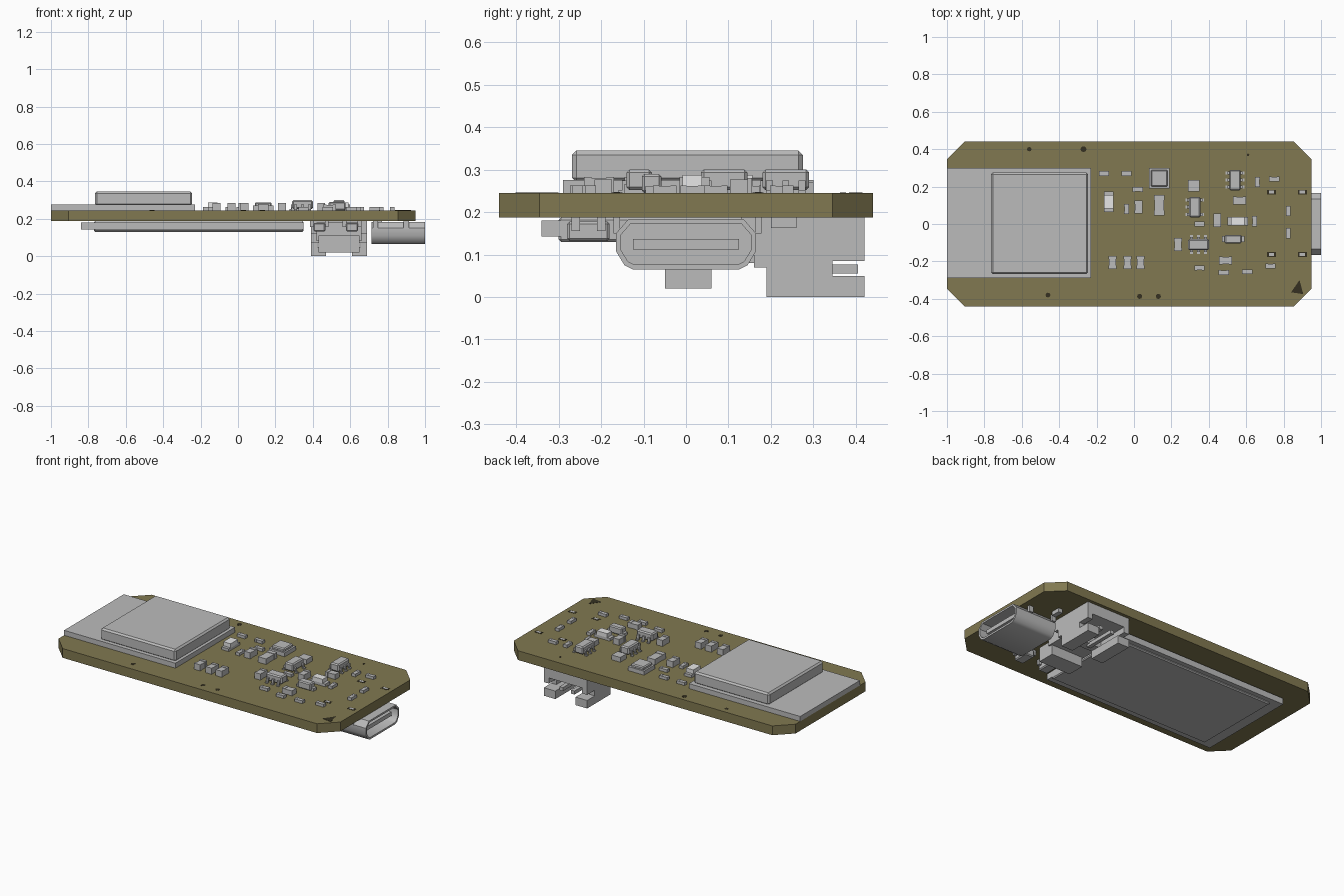
import bpy, bmesh, math
from mathutils import Vector

old = bpy.data.objects.get("Cube")
if old:
    bpy.data.objects.remove(old)


def material(name, rgb):
    m = bpy.data.materials.new(name)
    m.use_nodes = True
    m.diffuse_color = (*rgb, 1)
    m.node_tree.nodes["Principled BSDF"].inputs["Base Color"].default_value = (*rgb, 1)
    return m


OLIVE = material("olive board", (0.22, 0.19, 0.082))
GREY = material("component grey", (0.5, 0.5, 0.5))
LIGHT = material("light lens", (0.8, 0.8, 0.8))
DARK = material("dark hole", (0.035, 0.03, 0.015))


def finish(name, bm, mat, smooth=False):
    bmesh.ops.recalc_face_normals(bm, faces=bm.faces)
    mesh = bpy.data.meshes.new(name)
    bm.to_mesh(mesh)
    bm.free()
    mesh.materials.append(mat)
    ob = bpy.data.objects.new(name, mesh)
    bpy.context.collection.objects.link(ob)
    if smooth:
        bpy.ops.object.select_all(action='DESELECT')
        ob.select_set(True)
        bpy.context.view_layer.objects.active = ob
        bpy.ops.object.shade_smooth_by_angle(angle=math.radians(35))
    return ob


def add_box(bm, x0, x1, y0, y1, z0, z1):
    geo = bmesh.ops.create_cube(bm, size=1)
    for v in geo["verts"]:
        v.co = Vector(((x0 + x1) / 2 + v.co.x * (x1 - x0),
                       (y0 + y1) / 2 + v.co.y * (y1 - y0),
                       (z0 + z1) / 2 + v.co.z * (z1 - z0)))


def boxes(name, mat, *extents, bevel=0):
    bm = bmesh.new()
    for e in extents:
        add_box(bm, *e)
    if bevel:
        bmesh.ops.bevel(bm, geom=bm.edges[:], offset=bevel, segments=1, affect='EDGES')
    return finish(name, bm, mat)


def prism(name, mat, pts, z0, z1):
    bm = bmesh.new()
    face = bm.faces.new([bm.verts.new((x, y, z0)) for x, y in pts])
    top = bmesh.ops.extrude_face_region(bm, geom=[face])["geom"]
    for v in top:
        if isinstance(v, bmesh.types.BMVert):
            v.co.z = z1
    return finish(name, bm, mat)


# Circuit board with clipped corners
L, R, W, C = -1.0, 0.95, 0.44, 0.095
BOT, TOP = 0.187, 0.245
prism("board", OLIVE, [(L + C, -W), (R - C, -W), (R, C - W), (R, W - C),
                       (R - C, W), (L + C, W), (L, W - C), (L, C - W)], BOT, TOP)

# Radio module with metal shield
boxes("module_base", GREY, (L, -0.23, -0.29, 0.3, TOP, 0.276))
boxes("module_shield", GREY, (-0.765, -0.245, -0.268, 0.275, 0.27, 0.345), bevel=0.01)


# Small passives: a body between two slightly larger terminals
def passive(name, x, y, sx, sy, h, body=GREY):
    hx, hy = sx / 2, sy / 2
    e = 0.25
    if sx > sy:
        ends = [(x + s * hx * (1 - e) - hx * e, x + s * hx * (1 - e) + hx * e,
                 y - hy, y + hy, TOP, TOP + h) for s in (-1, 1)]
        mid = (x - hx * 0.6, x + hx * 0.6, y - hy * 0.93, y + hy * 0.93, TOP, TOP + h * 0.93)
    else:
        ends = [(x - hx, x + hx, y + s * hy * (1 - e) - hy * e,
                 y + s * hy * (1 - e) + hy * e, TOP, TOP + h) for s in (-1, 1)]
        mid = (x - hx * 0.93, x + hx * 0.93, y - hy * 0.6, y + hy * 0.6, TOP, TOP + h * 0.93)
    boxes(name + "_terminals", GREY, *ends)
    boxes(name + "_body", body, mid)


TINY_X = [(-.16, .27), (-.04, .27), (.02, .185), (.75, .24), (.35, 0), (.48, -.26),
          (.605, -.255), (.73, -.225), (.35, -.235)]
TINY_Y = [(-.04, .08), (.66, .225), (.645, .015), (.825, .07), (.825, -.05)]
MEDIUM_Y = [(.025, .09), (.445, .02), (.235, -.11), (-.115, -.205), (-.035, -.205), (.035, -.205)]
MEDIUM_X = [(.565, .125), (.49, -.195)]
for spots, sx, sy, h in ((TINY_X, .055, .026, .018), (TINY_Y, .026, .055, .018),
                         (MEDIUM_Y, .042, .07, .038), (MEDIUM_X, .07, .042, .032)):
    for px, py in spots:
        passive("passive", px, py, sx, sy, h)
passive("resistor_pack", .135, .1, .055, .11, .035)
boxes("square_part", GREY, (.29, .35, .175, .235, TOP, .275))
boxes("diode", GREY, (.485, .575, -.104, -.058, TOP, .29), bevel=0.006)
boxes("diode_leads", GREY, (.47, .59, -.095, -.065, TOP, .262))

# Indicator lamps
for name, x, y, sx, sy in (("charge_lamp", -.135, .12, .05, .11), ("status_lamp", .555, .015, .11, .046)):
    boxes(name + "_base", GREY, (x - sx / 2, x + sx / 2, y - sy / 2, y + sy / 2, TOP, .262))
    kx, ky = (.5, .33) if sy > sx else (.33, .5)
    boxes(name + "_lens", LIGHT, (x - sx * kx, x + sx * kx, y - sy * ky, y + sy * ky, .26, .287))

# Sensor with lid
boxes("sensor_base", GREY, (.08, .19, .19, .3, TOP, .27))
boxes("sensor_lid", GREY, (.09, .18, .2, .29, .265, .288), bevel=0.006)


# Leaded chips: body plus rows of bent legs
def leaded_chip(x, y, along_y, legs):
    hx, hy = (.03, .055) if along_y else (.055, .03)
    boxes("chip_body", GREY, (x - hx, x + hx, y - hy, y + hy, .252, .3), bevel=0.007)
    parts = []
    for s, count in zip((-1, 1), legs):
        for i in range(count):
            t = (i - (count - 1) / 2) * (.076 / (count - 1))
            for near, far, z0, z1 in ((.025, .038, .265, .275), (.035, .041, TOP, .275),
                                      (.038, .05, TOP, .251)):
                a, b = sorted((s * near, s * far))
                if along_y:
                    parts.append((x + a, x + b, y + t - .008, y + t + .008, z0, z1))
                else:
                    parts.append((x + t - .008, x + t + .008, y + a, y + b, z0, z1))
    boxes("chip_legs", GREY, *parts)


leaded_chip(.325, .09, True, (3, 2))
leaded_chip(.54, .235, True, (3, 3))
leaded_chip(.345, -.11, False, (3, 3))

# Vias and slots
for x, y, r in ((-.56, .4, .012), (-.27, .4, .016), (-.46, -.38, .013), (.03, -.387, .014),
                (.13, -.387, .014), (.61, .37, .007)):
    prism("via", DARK, [(x + r * math.cos(a * math.pi / 4), y + r * math.sin(a * math.pi / 4))
                        for a in range(8)], TOP - .002, TOP + .001)
prism("corner_mark", DARK, [(.84, -.365), (.905, -.375), (.885, -.3)], TOP - .002, TOP + .001)
for x in (.735, .9):
    for y in (-.163, .17):
        boxes("slot", DARK, (x - .024, x + .024, y - .013, y + .013, TOP - .002, TOP + .001))
        boxes("slot_tab", GREY, (x - .014, x + .014, y - .008, y + .008, .15, TOP + .002))

# Flat battery under the board
boxes("battery", GREY, (-.77, .35, -.3, .27, .13, BOT), bevel=0.006)
boxes("battery_flange", GREY, (-.84, .35, -.34, .3, .142, .18))

# Port shell: hollow rounded trapezoid
profile = [(-.125, .065), (.125, .065), (.145, .075), (.165, .108), (.165, .15), (.135, .184),
           (-.135, .184), (-.165, .15), (-.165, .108), (-.145, .075)]
bm = bmesh.new()
face = bm.faces.new([bm.verts.new((.715, y, z)) for y, z in profile])
bmesh.ops.extrude_face_region(bm, geom=[face])
bm.faces.ensure_lookup_table()
front = next(f for f in bm.faces if len(f.verts) == len(profile) and f is not face)
for v in front.verts:
    v.co.x = 1.0
bmesh.ops.recalc_face_normals(bm, faces=bm.faces)
bmesh.ops.inset_region(bm, faces=[front], thickness=.012)
hole = bmesh.ops.extrude_discrete_faces(bm, faces=[front])["faces"][0]
for v in hole.verts:
    v.co.x = .8
finish("port_shell", bm, GREY, smooth=True)
boxes("port_tongue", GREY, (.78, .975, -.125, .125, .112, .137))

# Battery plug socket: side walls with slots, roof, floor rails and rear block
X0, X1 = .39, .69
parts = [(X0, X1, .13, .42, .12, BOT), (X0, X1, .16, .22, .07, .15),
         (.42, .66, .04, .16, .08, .18), (.43, .65, -.05, .06, .02, .11)]
for a, b, c, d in ((X0, X0 + .035, X0, X0 + .08), (X1 - .035, X1, X1 - .08, X1)):
    parts += [(a, b, .19, .345, 0, .13), (a, b, .34, .42, .085, .13),
              (c, d, .19, .42, 0, .05)]
boxes("plug_socket", GREY, *parts)
boxes("socket_pins", GREY, *[(x - .012, x + .012, .2, .405, .055, .077) for x in (.5, .58)])

# Underside parts
for x in (.435, .61):
    boxes("under_chip", GREY, (x - .032, x + .032, -.28, -.18, .132, .178), bevel=0.006)
    boxes("under_chip_legs", GREY, *[(x + s * .04 - .01, x + s * .04 + .01, y - .01, y + .01, .155, BOT)
                                     for s in (-1, 1) for y in (-.26, -.2)])
boxes("under_passive", GREY, (.74, .77, .2, .26, .163, BOT))
